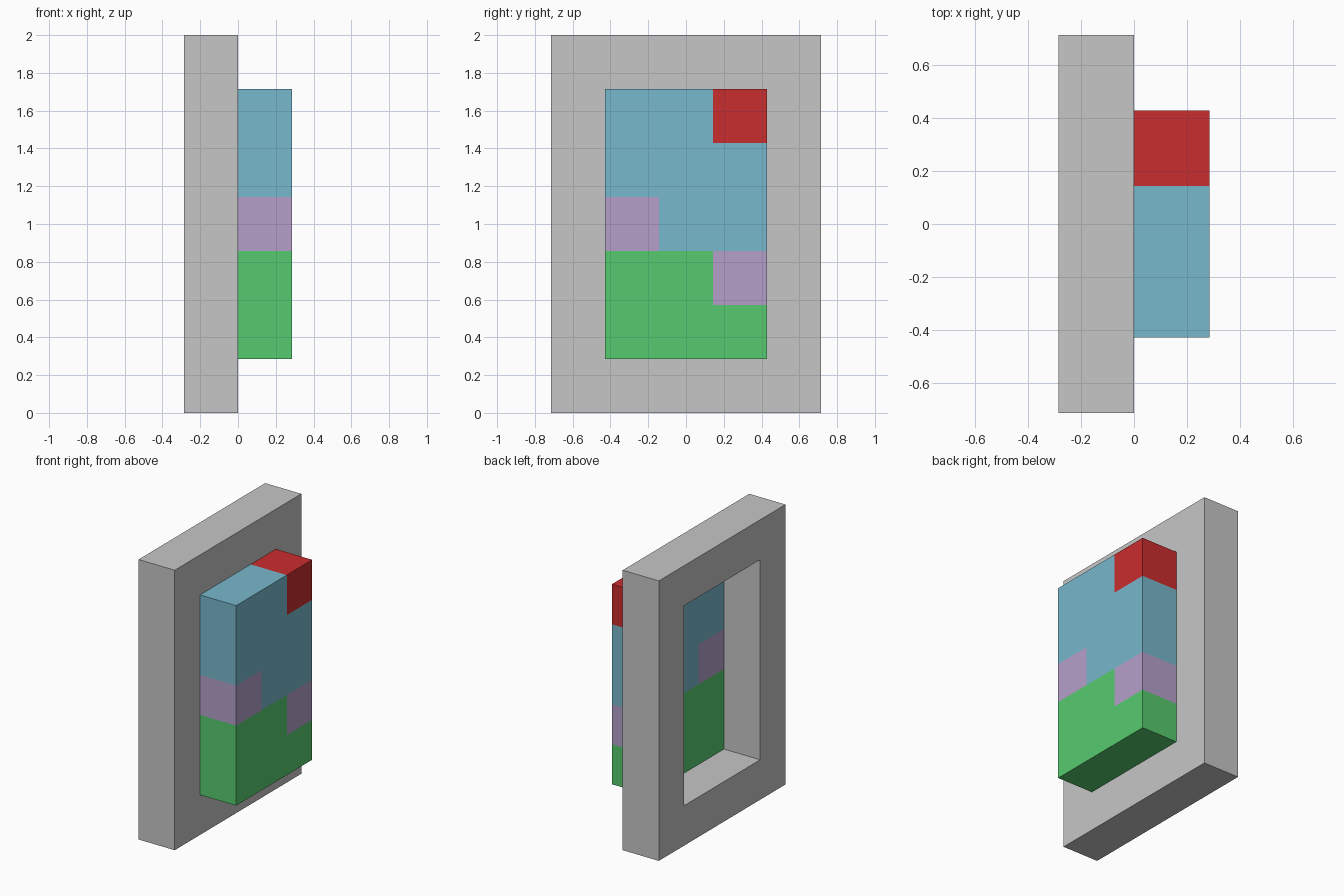
import bpy
import bmesh

if "Cube" in bpy.data.objects:
    bpy.data.objects.remove(bpy.data.objects["Cube"])

U = 2 / 7  # one block of the model's grid


def material(name, rgb):
    def linear(c):
        c /= 255
        return c / 12.92 if c <= 0.04045 else ((c + 0.055) / 1.055) ** 2.4
    mat = bpy.data.materials.new(name)
    mat.diffuse_color = (*[linear(c) for c in rgb], 1)
    mat.use_nodes = True
    mat.node_tree.nodes["Principled BSDF"].inputs["Base Color"].default_value = mat.diffuse_color
    return mat


def finish(bm, name, mats):
    bmesh.ops.recalc_face_normals(bm, faces=bm.faces)
    mesh = bpy.data.meshes.new(name)
    bm.to_mesh(mesh)
    bm.free()
    for mat in mats:
        mesh.materials.append(mat)
    obj = bpy.data.objects.new(name, mesh)
    bpy.context.collection.objects.link(obj)
    return obj


gray = material("gray", (198, 198, 198))
green = material("green", (86, 203, 112))
purple = material("purple", (182, 160, 203))
blue = material("blue", (119, 184, 204))
red = material("red", (202, 45, 46))

# Frame: a mitred rectangular ring, open in the middle
bm = bmesh.new()
loops = []
for x, half_w, half_h in ((-U, 2.5, 3.5), (0, 2.5, 3.5), (0, 1.5, 2.5), (-U, 1.5, 2.5)):
    loops.append([bm.verts.new((x, sy * half_w * U, 1 + sz * half_h * U))
                  for sy, sz in ((-1, -1), (1, -1), (1, 1), (-1, 1))])
for i in range(4):
    a, b = loops[i], loops[(i + 1) % 4]
    for j in range(4):
        k = (j + 1) % 4
        bm.faces.new((a[j], a[k], b[k], b[j]))
finish(bm, "frame", [gray])

# Panel: a 3 x 5 slab of coloured blocks, rows listed from top to bottom
ROWS = ("BBR", "BBB", "PBB", "GGP", "GGG")
KEYS = "GPBR"
bm = bmesh.new()
grid = {(i, j, k): bm.verts.new((i * U, (j - 1.5) * U, (k + 1) * U))
        for i in range(2) for j in range(4) for k in range(6)}


def quad(j, k, *corners):
    face = bm.faces.new([grid[c] for c in corners])
    face.material_index = KEYS.index(ROWS[4 - k][j])


for j in range(3):
    for k in range(5):
        for i in (0, 1):  # broad faces
            quad(j, k, (i, j, k), (i, j + 1, k), (i, j + 1, k + 1), (i, j, k + 1))
for k in range(5):  # side faces
    for j, e in ((0, 0), (2, 3)):
        quad(j, k, (0, e, k), (1, e, k), (1, e, k + 1), (0, e, k + 1))
for j in range(3):  # bottom and top faces
    for k, e in ((0, 0), (4, 5)):
        quad(j, k, (0, j, e), (1, j, e), (1, j + 1, e), (0, j + 1, e))
finish(bm, "coloured_panel", [green, purple, blue, red])
